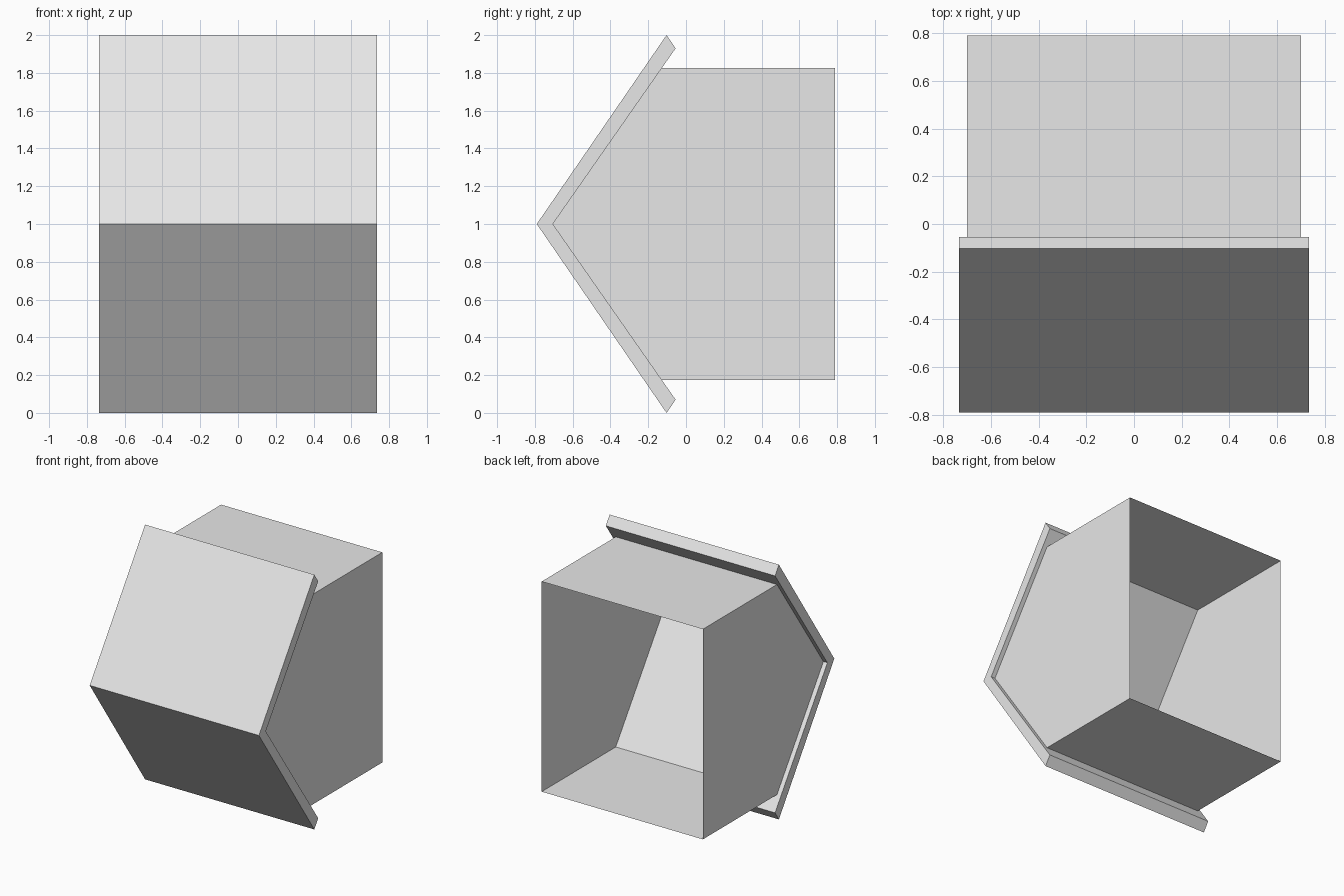
import bpy
import bmesh

cube = bpy.data.objects.get("Cube")
if cube:
    bpy.data.objects.remove(cube, do_unlink=True)

grey = bpy.data.materials.new("plain_grey")
grey.use_nodes = True
color = (0.8, 0.8, 0.8, 1.0)
grey.diffuse_color = color
grey.node_tree.nodes["Principled BSDF"].inputs["Base Color"].default_value = color

MID = 1.0  # height of the symmetry plane


def extrude_profile(name, profile, half_width, open_edges=()):
    """Sweep a closed (y, z) profile along x, leaving the listed sides open."""
    bm = bmesh.new()
    left = [bm.verts.new((half_width, y, z)) for y, z in profile]
    right = [bm.verts.new((-half_width, y, z)) for y, z in profile]
    bm.faces.new(left)
    bm.faces.new(right[::-1])
    count = len(profile)
    for i in range(count):
        if i not in open_edges:
            j = (i + 1) % count
            bm.faces.new((left[j], left[i], right[i], right[j]))
    bmesh.ops.recalc_face_normals(bm, faces=bm.faces)
    mesh = bpy.data.meshes.new(name)
    bm.to_mesh(mesh)
    bm.free()
    mesh.materials.append(grey)
    obj = bpy.data.objects.new(name, mesh)
    bpy.context.collection.objects.link(obj)
    return obj


# Thin-walled housing: pentagonal sides, floor and roof; back and front open
rise = 0.825
housing = [(0.79, MID - rise), (0.79, MID + rise), (-0.132, MID + rise),
           (-0.709, MID), (-0.132, MID - rise)]
extrude_profile("housing", housing, 0.7, open_edges=(0, 2, 3))

# Overhanging mitred front cover made of two sloping slabs
cover = [(-0.79, MID), (-0.103, MID + 1), (-0.055, MID + 0.93),
         (-0.705, MID), (-0.055, MID - 0.93), (-0.103, MID - 1)]
extrude_profile("front_cover", cover, 0.735)
